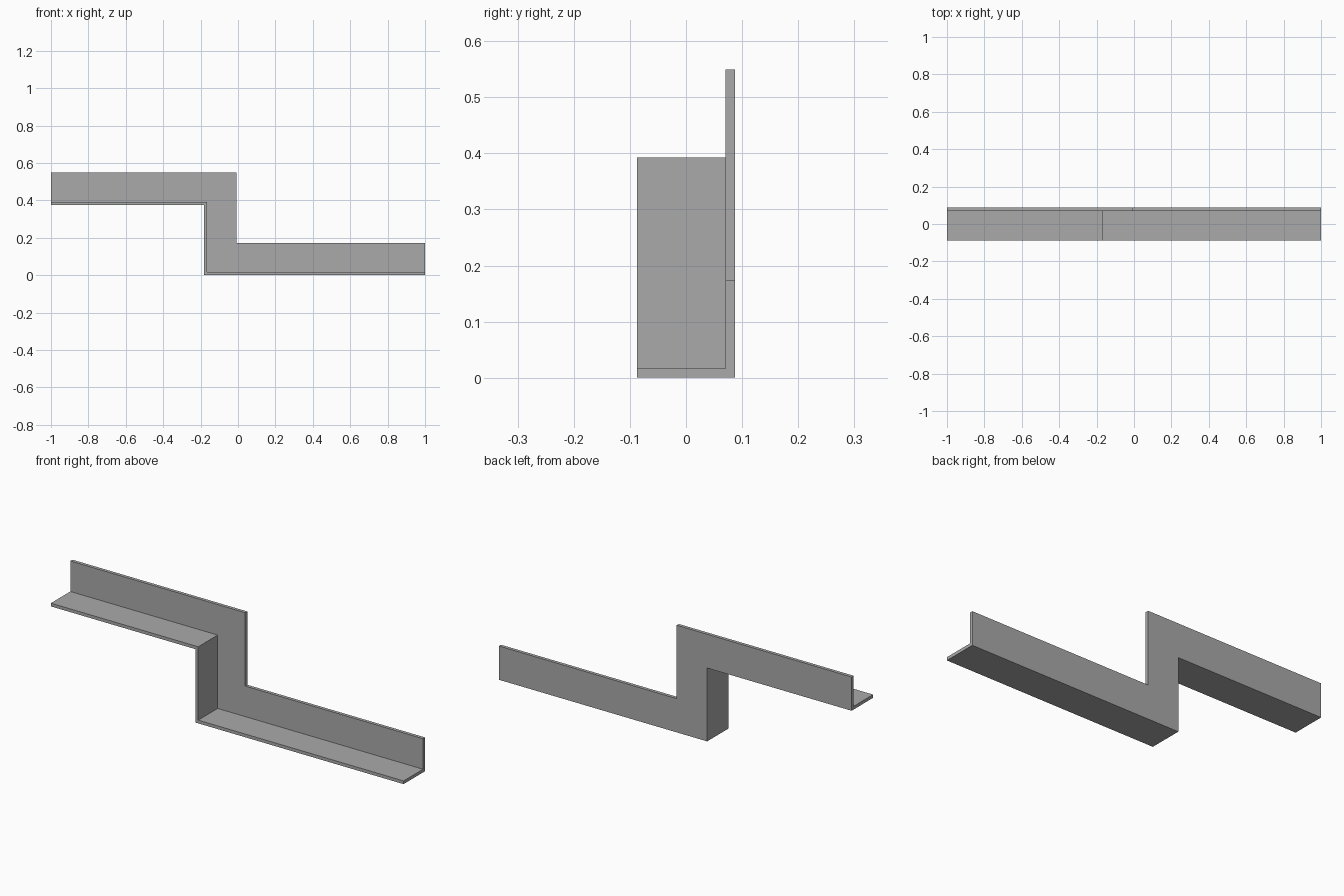
import bpy
import bmesh

cube = bpy.data.objects.get("Cube")
if cube:
    bpy.data.objects.remove(cube, do_unlink=True)

FRONT, WEB_FRONT, BACK = -0.087, 0.07, 0.087
THICK = 0.0165
STEP_X, STEP_Z = -0.181, 0.376   # outer corner of the step
WIDTH = 0.173                    # height of the upright web

# Flat plain grey finish
grey = bpy.data.materials.new("plain grey")
grey.use_nodes = True
color = (0.4, 0.4, 0.4, 1.0)
grey.diffuse_color = color
grey.node_tree.nodes["Principled BSDF"].inputs["Base Color"].default_value = color


def stepped_line(offset):
    """Z-shaped line moved inward from the outer edge."""
    x = STEP_X + offset
    return [(-1, STEP_Z + offset), (x, STEP_Z + offset), (x, offset), (1, offset)]


bm = bmesh.new()
outer, inner, top = [
    [bm.verts.new((x, BACK, z)) for x, z in stepped_line(d)]
    for d in (0, THICK, WIDTH)
]
flange = bm.faces.new(outer + inner[::-1])
web = bm.faces.new(inner + top[::-1])


def extrude_to(faces, y):
    """Extrude the faces forward and return the new caps."""
    geom = bmesh.ops.extrude_face_region(bm, geom=faces)["geom"]
    for v in geom:
        if isinstance(v, bmesh.types.BMVert):
            v.co.y = y
    return [f for f in geom if isinstance(f, bmesh.types.BMFace)]


# Upright web and flange together, then the flange alone
caps = extrude_to([flange, web], WEB_FRONT)
flange_cap = min(caps, key=lambda f: f.calc_area())
extrude_to([flange_cap], FRONT)

# Merge coplanar faces into clean flat sides
bmesh.ops.dissolve_limit(bm, angle_limit=0.01, verts=bm.verts[:], edges=bm.edges[:])
bmesh.ops.recalc_face_normals(bm, faces=bm.faces[:])

mesh = bpy.data.meshes.new("stepped_angle_trim")
bm.to_mesh(mesh)
bm.free()
mesh.materials.append(grey)
trim = bpy.data.objects.new("stepped_angle_trim", mesh)
bpy.context.collection.objects.link(trim)
